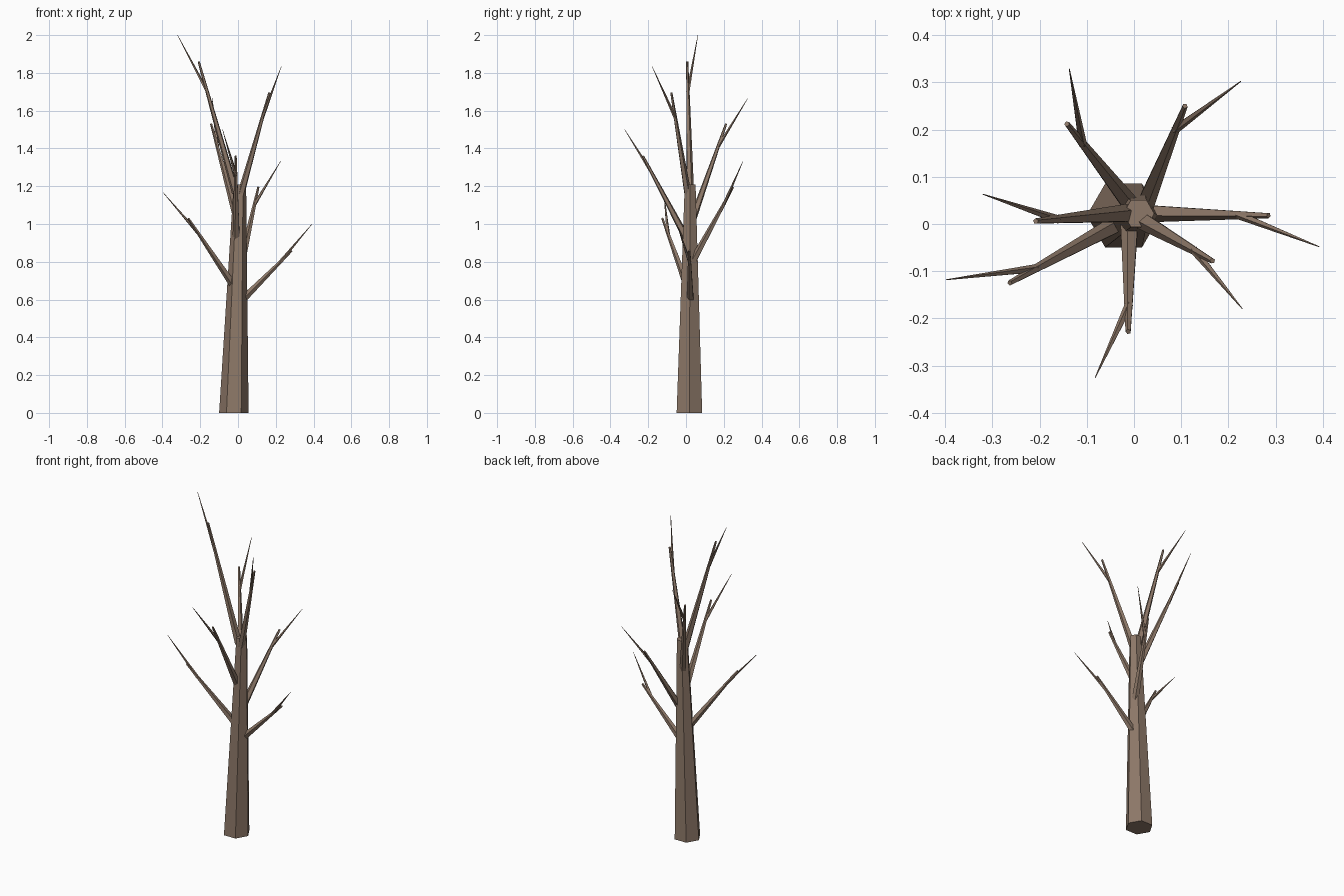
import bpy, bmesh
from mathutils import Vector, Matrix

if "Cube" in bpy.data.objects:
    bpy.data.objects.remove(bpy.data.objects["Cube"])

bark = bpy.data.materials.new("bark_brown")
bark.diffuse_color = (0.27, 0.19, 0.14, 1)
bark.use_nodes = True
bark.node_tree.nodes["Principled BSDF"].inputs["Base Color"].default_value = bark.diffuse_color


def taper(name, start, end, r0, r1, sides, upright=False):
    """Flat-faced tapered limb running from start to end."""
    a, b = Vector(start), Vector(end)
    if upright:
        u, v = Vector((1, 0, 0)), Vector((0, 1, 0))
    else:
        d = (b - a).normalized()
        u = d.cross(Vector((0, 0, 1))).normalized()
        v = d.cross(u)
    bm = bmesh.new()
    rings = []
    for c, r in ((a, r0), (b, r1)):
        ring = []
        for i in range(sides):
            p = Matrix.Rotation(i * 6.2831853 / sides, 2) @ Vector((r, 0))
            ring.append(bm.verts.new(c + u * p.x + v * p.y))
        rings.append(ring)
    for i in range(sides):
        j = (i + 1) % sides
        bm.faces.new((rings[0][i], rings[0][j], rings[1][j], rings[1][i]))
    bm.faces.new(rings[0][::-1])
    bm.faces.new(rings[1])
    bmesh.ops.recalc_face_normals(bm, faces=bm.faces)
    mesh = bpy.data.meshes.new(name)
    bm.to_mesh(mesh)
    bm.free()
    mesh.materials.append(bark)
    obj = bpy.data.objects.new(name, mesh)
    bpy.context.collection.objects.link(obj)
    return obj


# Leaning six-sided trunk
taper("trunk", (-0.022, 0.018, 0), (0.01, 0.022, 1.21), 0.078, 0.033, 6, True)

# Branches: base, end of the main limb, tip of the side twig
branches = [
    ((0.01, 0.024, 0.585), (0.285, 0.018, 0.86), (0.392, -0.048, 1.0)),
    ((-0.02, 0.008, 0.67), (-0.263, -0.125, 1.03), (-0.397, -0.118, 1.167)),
    ((0.02, 0.035, 0.80), (0.108, 0.25, 1.195), (0.226, 0.302, 1.333)),
    ((-0.008, 0.01, 0.91), (-0.012, -0.228, 1.36), (-0.082, -0.325, 1.5)),
    ((0.0, 0.03, 1.01), (-0.142, 0.212, 1.53), (-0.137, 0.328, 1.667)),
    ((0.005, 0.015, 1.12), (0.166, -0.078, 1.695), (0.229, -0.179, 1.833)),
    ((-0.012, 0.022, 1.165), (-0.208, 0.006, 1.86), (-0.32, 0.063, 2.0)),
]
for n, (base, end, tip) in enumerate(branches, 1):
    taper(f"branch_{n}", base, end, 0.021, 0.006, 5)
    fork = Vector(base).lerp(Vector(end), 0.77)
    taper(f"twig_{n}", fork, tip, 0.0095, 0.001, 5)
